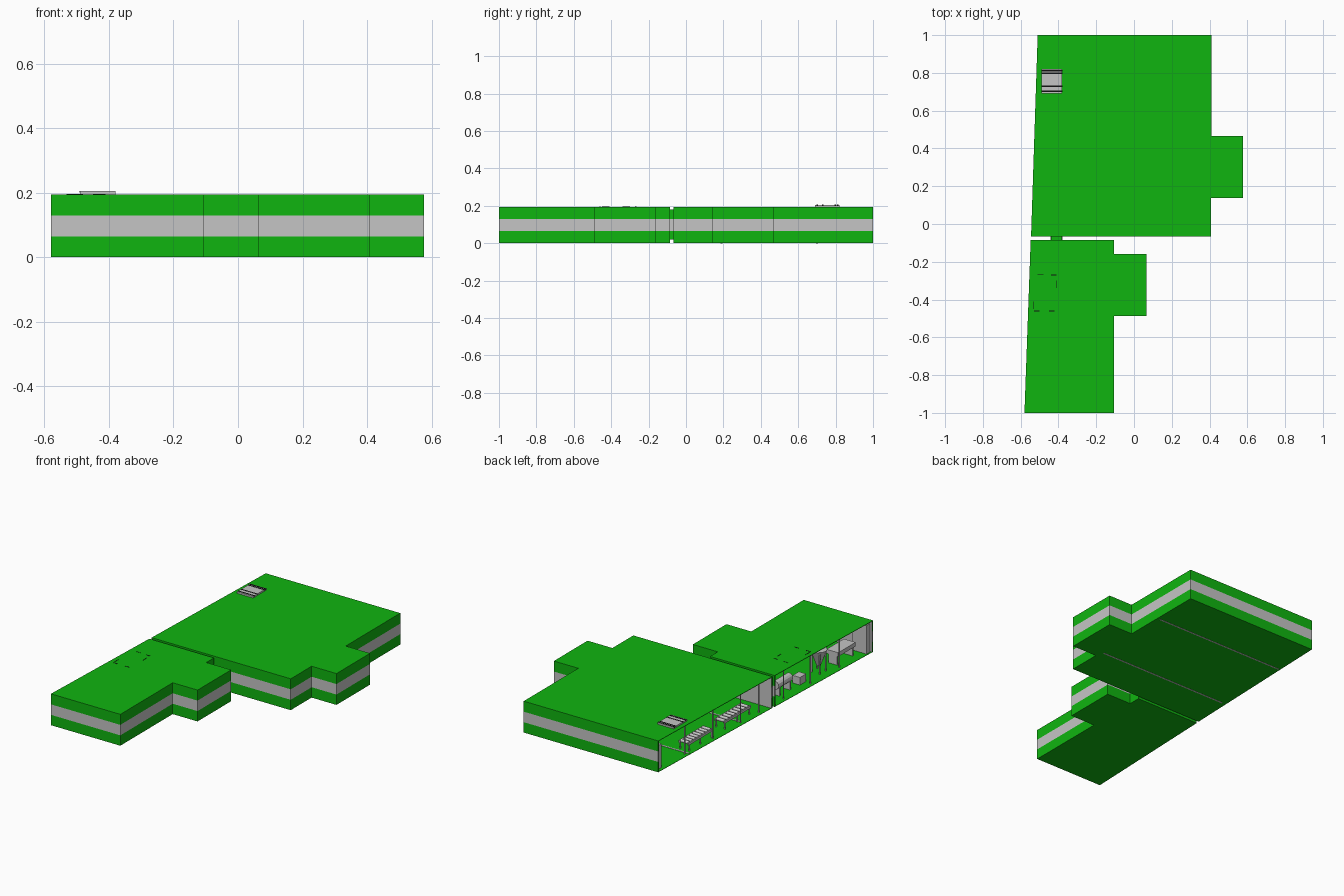
import bpy, bmesh, math
from mathutils import Vector

cube = bpy.data.objects.get("Cube")
if cube:
    bpy.data.objects.remove(cube)


def material(name, rgb):
    m = bpy.data.materials.new(name)
    m.use_nodes = True
    col = (*rgb, 1)
    m.diffuse_color = col
    m.node_tree.nodes["Principled BSDF"].inputs["Base Color"].default_value = col
    return m


GREEN = material("green cladding", (0.005, 0.46, 0.005))
GREY = material("light grey", (0.56, 0.56, 0.56))
BLACK = material("black", (0.005, 0.005, 0.005))
HEIGHT = 0.195


def finish(name, bm, mats):
    me = bpy.data.meshes.new(name)
    bm.to_mesh(me)
    bm.free()
    ob = bpy.data.objects.new(name, me)
    bpy.context.collection.objects.link(ob)
    for m in mats:
        me.materials.append(m)
    return ob


def box(name, x, y, z, mat=GREY):
    """Box from three (min, max) ranges."""
    bm = bmesh.new()
    bmesh.ops.create_cube(bm, size=1)
    for v in bm.verts:
        v.co = [r[0] + (c + 0.5) * (r[1] - r[0]) for c, r in zip(v.co, (x, y, z))]
    return finish(name, bm, [mat])


def rod(name, a, b, r1, r2=None, sides=12, mat=GREY):
    """Cylinder or cone between two points."""
    a, b = Vector(a), Vector(b)
    bm = bmesh.new()
    bmesh.ops.create_cone(bm, cap_ends=True, segments=sides, radius1=r1,
                          radius2=r1 if r2 is None else r2, depth=(b - a).length)
    ob = finish(name, bm, [mat])
    ob.location = (a + b) / 2
    ob.rotation_euler = (b - a).to_track_quat('Z', 'Y').to_euler()
    return ob


def slab(name, outline, z0, z1):
    bm = bmesh.new()
    f = bm.faces.new([bm.verts.new((x, y, z0)) for x, y in outline])
    top = bmesh.ops.extrude_face_region(bm, geom=[f])["geom"]
    for v in top:
        if isinstance(v, bmesh.types.BMVert):
            v.co.z = z1
    bmesh.ops.recalc_face_normals(bm, faces=bm.faces)
    return finish(name, bm, [GREEN])


def walls(name, outline):
    """Banded walls along the outline; the last edge stays open."""
    levels = (0.003, 0.065, 0.13, HEIGHT - 0.003)
    bm = bmesh.new()
    rows = [[bm.verts.new((x, y, z)) for x, y in outline] for z in levels]
    for band in range(3):
        lo, hi = rows[band], rows[band + 1]
        for i in range(len(outline) - 1):
            f = bm.faces.new((lo[i], lo[i + 1], hi[i + 1], hi[i]))
            f.material_index = 1 if band == 1 else 0
    ob = finish(name, bm, [GREEN, GREY])
    s = ob.modifiers.new("thickness", 'SOLIDIFY')
    s.thickness = 0.01
    s.offset = -1
    s.use_even_offset = True
    s.material_offset = 1
    return ob


# Two halls, open along their slanted side
large = [(-0.545, -0.066), (0.407, -0.066), (0.407, 0.138), (0.577, 0.138),
         (0.577, 0.467), (0.41, 0.467), (0.41, 1), (-0.51, 1)]
small = [(-0.58, -1), (-0.105, -1), (-0.105, -0.488), (0.065, -0.488),
         (0.065, -0.16), (-0.105, -0.16), (-0.105, -0.085), (-0.547, -0.085)]
for label, outline in (("large_hall", large), ("small_hall", small)):
    walls(label + "_walls", outline)
    slab(label + "_floor", outline, 0.001, 0.003)
    slab(label + "_roof", outline, HEIGHT - 0.003, HEIGHT)

# Passage between the halls
box("passage", (-0.44, -0.38), (-0.088, -0.063), (0.02, 0.18), GREEN)
box("passage_band", (-0.441, -0.379), (-0.086, -0.065), (0.065, 0.13))

# Floor rails and the partitions standing on them
for i, y in enumerate((0.70, 0.19)):
    box(f"floor_rail_{i}", (-0.51, 0.39), (y - 0.005, y + 0.005), (0, 0.005))
    box(f"partition_{i}", (-0.2, 0.39), (y - 0.004, y + 0.004), (0.004, 0.191))

# Roof vent with dark louvres
box("roof_vent", (-0.49, -0.38), (0.69, 0.82), (0.19, 0.205))
for i, y in enumerate((0.812, 0.799, 0.73, 0.702)):
    box(f"vent_louvre_{i}", (-0.491, -0.379), (y - 0.004, y + 0.004), (0.2, 0.206), BLACK)

# Dark outline of a hatch on the small roof
for i, (x, y) in enumerate((((-0.53, -0.50), (-0.462, -0.457)), ((-0.45, -0.42), (-0.462, -0.457)),
                            ((-0.51, -0.48), (-0.268, -0.265)), ((-0.44, -0.41), (-0.272, -0.268)),
                            ((-0.532, -0.529), (-0.45, -0.41)), ((-0.414, -0.411), (-0.34, -0.3)))):
    box(f"hatch_mark_{i}", x, y, (0.194, 0.196), BLACK)

# Posts along the open side
for i, y in enumerate((0.97, 0.72, 0.46, 0.2, 0.03, -0.2, -0.45, -0.72)):
    x = -0.515 - 0.035 * (1 - y) + 0.03
    rod(f"post_{i}", (x, y, 0.003), (x, y, 0.192), 0.004, sides=8)

# Cabinets at both ends
box("back_cabinet", (-0.49, -0.46), (0.94, 0.98), (0.003, 0.15))
box("front_cabinet", (-0.57, -0.47), (-0.985, -0.95), (0.003, 0.18))

# Conveyors with rollers and legs
for n, (y0, y1) in enumerate(((0.44, 0.68), (0.07, 0.33))):
    for side, x in (("left", -0.43), ("right", -0.49)):
        box(f"conveyor_{n}_{side}_rail", (x - 0.004, x + 0.004), (y0, y1), (0.04, 0.055))
        for k, y in enumerate((y0 + 0.01, (y0 + y1) / 2, y1 - 0.01)):
            rod(f"conveyor_{n}_{side}_leg_{k}", (x, y, 0.003), (x, y, 0.042), 0.004, sides=6)
    for k in range(8):
        y = y0 + (k + 0.5) * (y1 - y0) / 8
        rod(f"conveyor_{n}_roller_{k}", (-0.488, y, 0.05), (-0.432, y, 0.05), 0.01)

# Machines in the small hall
rod("drum", (-0.47, -0.13, 0.003), (-0.47, -0.13, 0.11), 0.03)
rod("horizontal_tank", (-0.47, -0.2, 0.07), (-0.47, -0.34, 0.07), 0.025)
for i, y in enumerate((-0.22, -0.32)):
    box(f"tank_foot_{i}", (-0.49, -0.45), (y - 0.006, y + 0.006), (0.003, 0.06))
box("small_crate", (-0.5, -0.45), (-0.46, -0.4), (0.003, 0.05))
rod("hopper", (-0.48, -0.61, 0.04), (-0.48, -0.61, 0.14), 0.012, 0.05)
for i in range(4):
    a = math.radians(45 + 90 * i)
    dx, dy = 0.04 * math.cos(a), 0.04 * math.sin(a)
    rod(f"hopper_leg_{i}", (-0.48 + dx, -0.61 + dy, 0.003), (-0.48 + dx, -0.61 + dy, 0.13), 0.004, sides=6)
box("table_top", (-0.53, -0.45), (-0.9, -0.73), (0.06, 0.085))
for i, y in enumerate((-0.89, -0.74)):
    box(f"table_leg_{i}", (-0.52, -0.46), (y - 0.005, y + 0.005), (0.003, 0.06))
